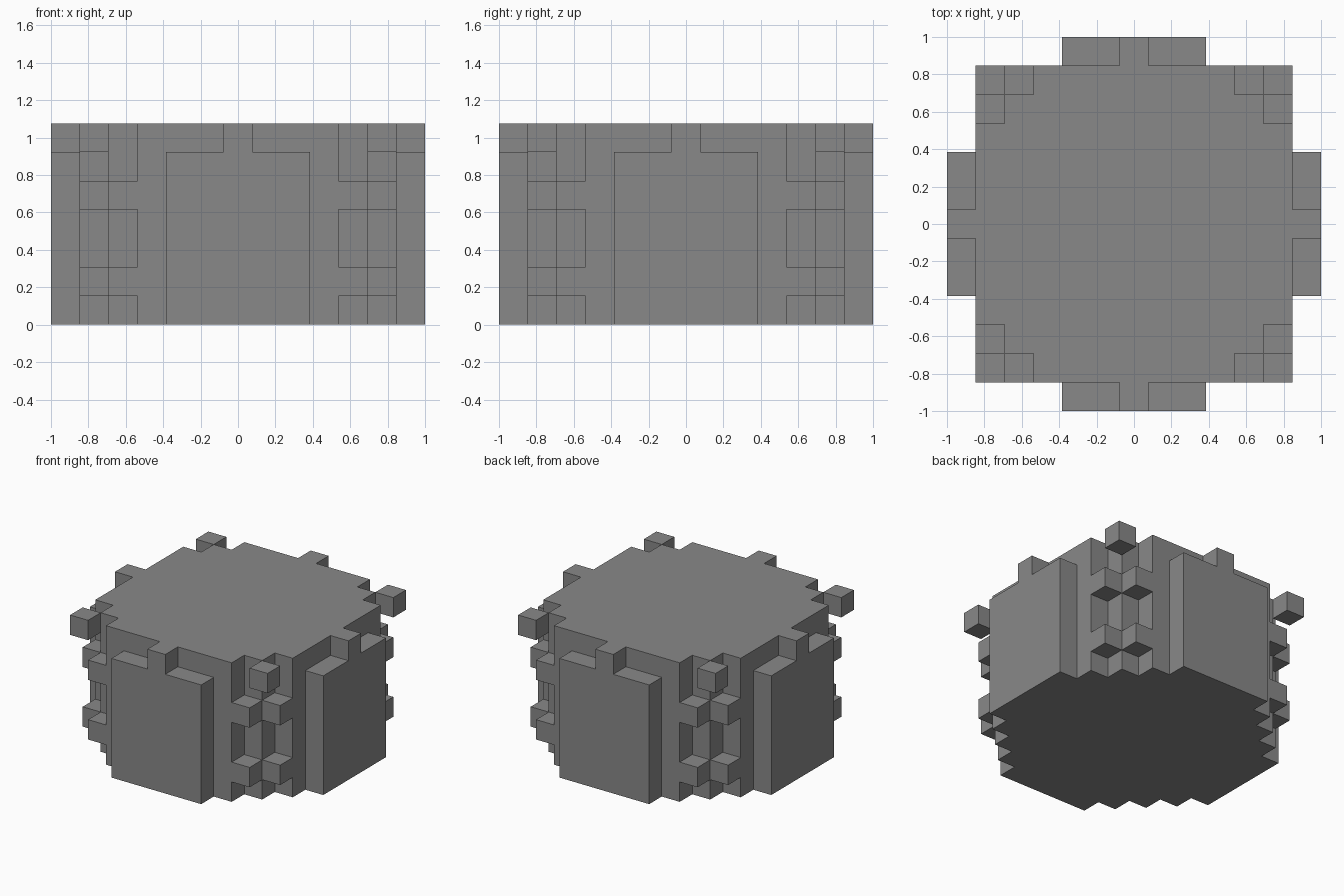
import bpy, bmesh
from mathutils import Matrix, Vector

cube = bpy.data.objects.get("Cube")
if cube:
    bpy.data.objects.remove(cube, do_unlink=True)

U = 2 / 13  # size of one block

grey = bpy.data.materials.new("mid_grey")
grey.use_nodes = True
colour = (0.25, 0.25, 0.25, 1)
grey.diffuse_color = colour
grey.node_tree.nodes["Principled BSDF"].inputs["Base Color"].default_value = colour


def make_object(name, bm):
    bmesh.ops.recalc_face_normals(bm, faces=bm.faces)
    mesh = bpy.data.meshes.new(name)
    bm.to_mesh(mesh)
    bm.free()
    mesh.materials.append(grey)
    obj = bpy.data.objects.new(name, mesh)
    bpy.context.collection.objects.link(obj)
    return obj


def box(name, low, high, turn):
    """Box between two corners in block units, turned by quarter turns."""
    low, high = Vector(low) * U, Vector(high) * U
    bm = bmesh.new()
    matrix = (Matrix.Rotation(turn * 1.5707963268, 4, "Z")
              @ Matrix.Translation((low + high) / 2)
              @ Matrix.Diagonal((*(high - low), 1)))
    bmesh.ops.create_cube(bm, size=1, matrix=matrix)
    return make_object(name, bm)


# Main body: square prism with stepped corners
corner = [(5.5, -3.5), (5.5, 3.5), (4.5, 3.5), (4.5, 4.5), (3.5, 4.5), (3.5, 5.5)]
bm = bmesh.new()
outline = []
for turn in range(4):
    for x, y in corner[1:]:
        for _ in range(turn):
            x, y = -y, x
        outline.append(bm.verts.new((x * U, y * U, 0)))
base = bm.faces.new(outline)
top = bmesh.ops.extrude_face_region(bm, geom=[base], use_keep_orig=True)
bmesh.ops.translate(bm, vec=(0, 0, 7 * U),
                    verts=[v for v in top["geom"] if isinstance(v, bmesh.types.BMVert)])
make_object("body", bm)

# Each side repeats a panel, a top tab and the blocks of one corner
for turn, side in enumerate(("front", "left", "back", "right")):
    box(side + "_panel", (-2.5, -6.5, 0), (2.5, -5.5, 6), turn)
    box(side + "_top_tab", (-0.5, -6.5, 6), (0.5, -5.5, 7), turn)
    box(side + "_corner_cube", (4.5, -5.5, 6), (5.5, -4.5, 7), turn)
    for level, z in (("lower", 1), ("upper", 4)):
        box(f"{side}_{level}_block_a", (3.5, -5.5, z), (4.5, -4.5, z + 1), turn)
        box(f"{side}_{level}_block_b", (4.5, -4.5, z), (5.5, -3.5, z + 1), turn)
